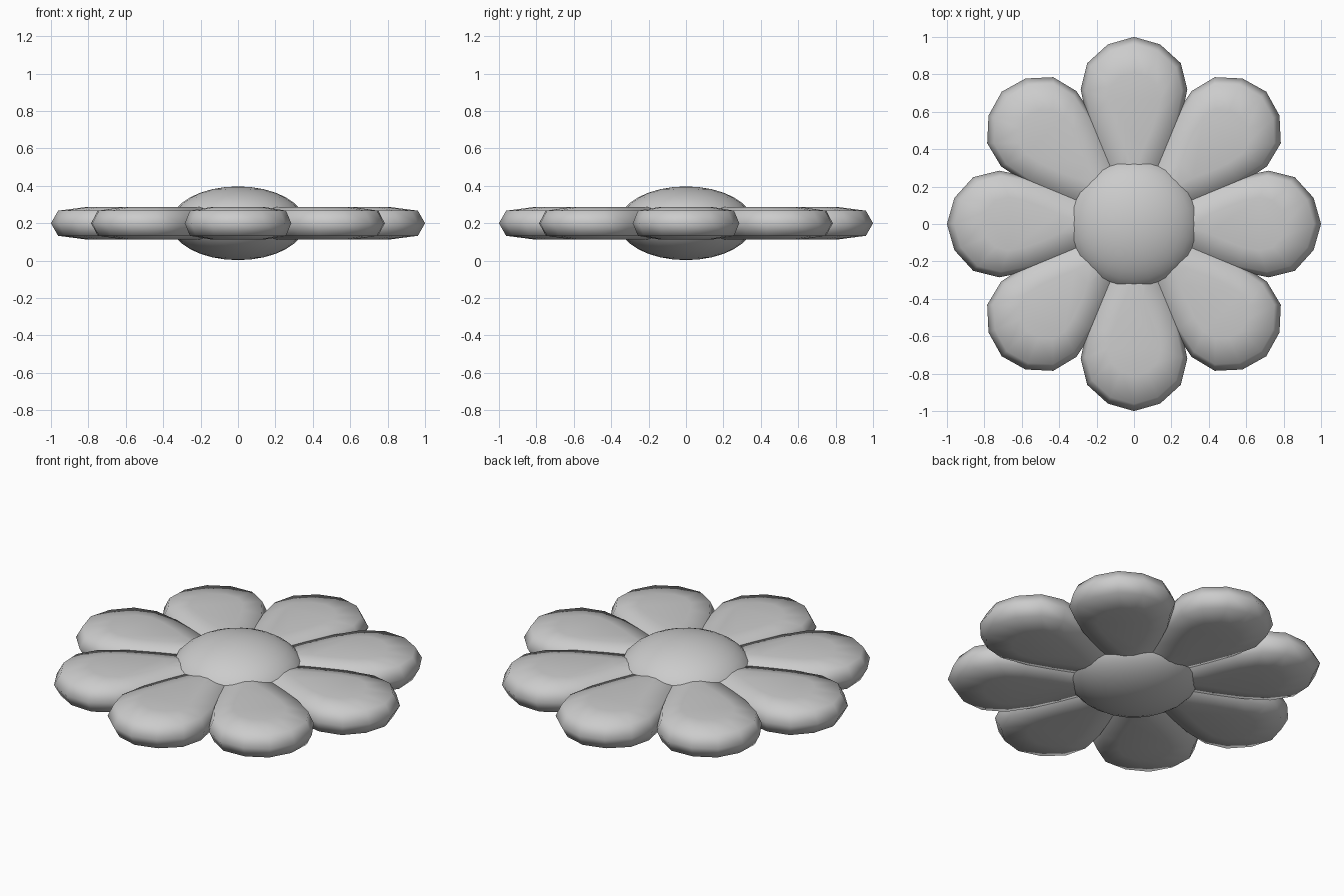
import bpy, bmesh, math
from mathutils import Matrix

if "Cube" in bpy.data.objects:
    bpy.data.objects.remove(bpy.data.objects["Cube"])

MID = 0.2

# Half outline of one petal pointing along +y, from tip to base
HALF = [(0.14, 0.96), (0.25, 0.86), (0.285, 0.72), (0.25, 0.55),
        (0.18, 0.36), (0.10, 0.18), (0.04, 0.0)]
OUTLINE = [(0.0, 1.0)] + HALF + [(-x, y) for x, y in reversed(HALF)]
PIVOT = 0.62
# Cross-section: (outline scale, height offset), from bottom to top
SECTION = [(0.5, -0.087), (0.9, -0.067), (1.0, 0.0), (0.9, 0.067), (0.5, 0.087)]


def smooth(ob):
    for p in ob.data.polygons:
        p.use_smooth = True


def petal(name, angle):
    bm = bmesh.new()
    rings = [[bm.verts.new((x * s, PIVOT + (y - PIVOT) * s, MID + z))
              for x, y in OUTLINE] for s, z in SECTION]
    n = len(OUTLINE)
    for a, b in zip(rings, rings[1:]):
        for i in range(n):
            j = (i + 1) % n
            bm.faces.new((a[i], a[j], b[j], b[i]))
    bm.faces.new(rings[0])
    bm.faces.new(rings[-1])
    bmesh.ops.recalc_face_normals(bm, faces=bm.faces)
    bm.transform(Matrix.Rotation(angle, 4, 'Z'))
    me = bpy.data.meshes.new(name)
    bm.to_mesh(me)
    bm.free()
    ob = bpy.data.objects.new(name, me)
    bpy.context.collection.objects.link(ob)
    smooth(ob)


# Eight petals around the centre
for k in range(8):
    petal(f"petal_{k + 1}", k * math.pi / 4)

# Domed flower centre
bpy.ops.mesh.primitive_uv_sphere_add(segments=24, ring_count=16, radius=1, location=(0, 0, MID))
centre = bpy.context.object
centre.name = "flower_centre"
centre.scale = (0.36, 0.36, 0.197)
smooth(centre)
